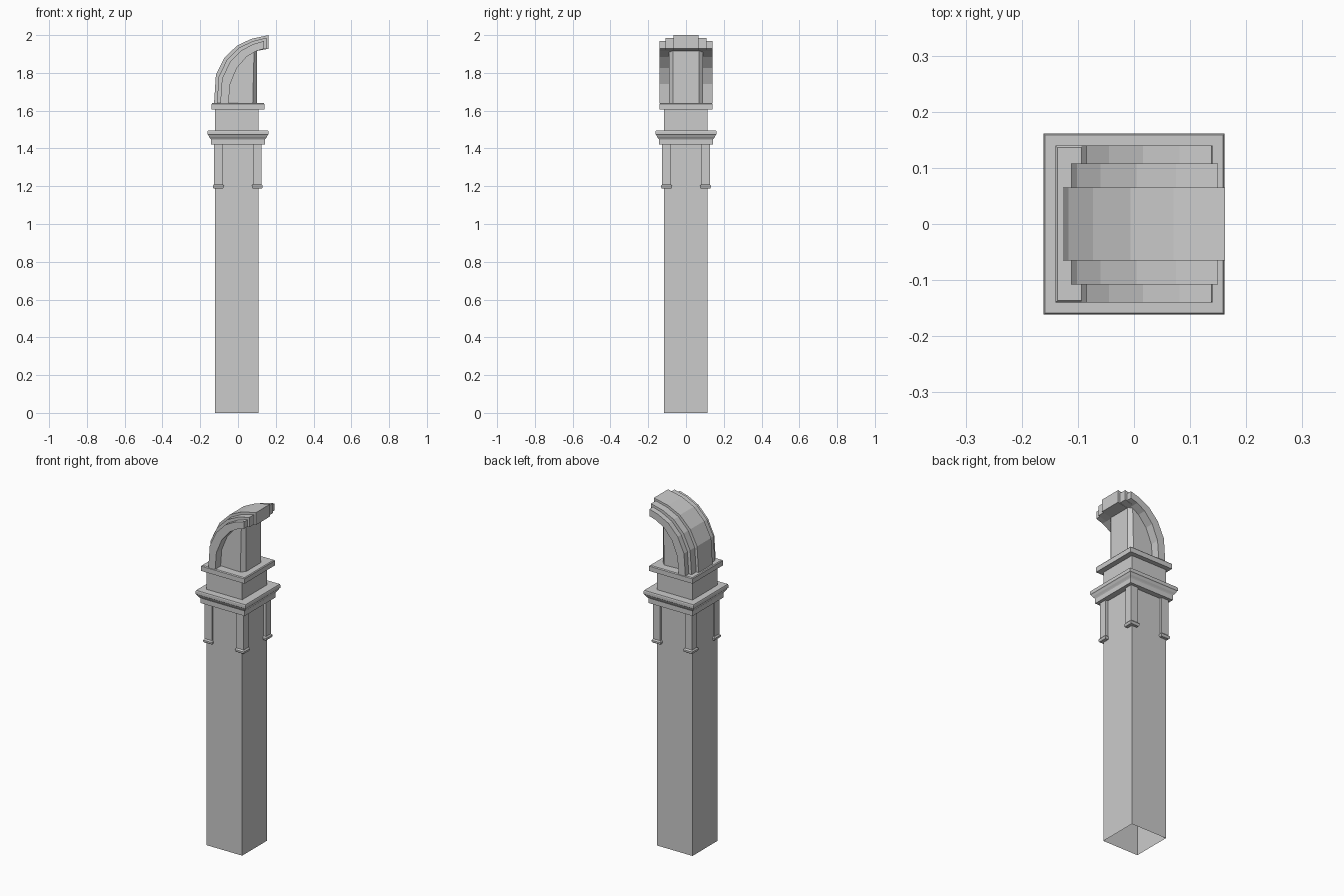
import bpy, bmesh

if "Cube" in bpy.data.objects:
    bpy.data.objects.remove(bpy.data.objects["Cube"])


def make(name, bm):
    bmesh.ops.recalc_face_normals(bm, faces=bm.faces)
    me = bpy.data.meshes.new(name)
    bm.to_mesh(me)
    bm.free()
    ob = bpy.data.objects.new(name, me)
    bpy.context.collection.objects.link(ob)
    return ob


def square_stack(name, profile, cx=0.0, cy=0.0, bottom=True):
    """Square moulding from (half width, z) pairs, listed bottom to top."""
    bm = bmesh.new()
    rings = [[bm.verts.new((cx + sx * h, cy + sy * h, z))
              for sx, sy in ((-1, -1), (1, -1), (1, 1), (-1, 1))] for h, z in profile]
    for a, b in zip(rings, rings[1:]):
        for i in range(4):
            j = (i + 1) % 4
            bm.faces.new((a[i], a[j], b[j], b[i]))
    bm.faces.new(rings[-1])
    if bottom:
        bm.faces.new(rings[0][::-1])
    return make(name, bm)


def extrude_y(name, outline, half, bevel_x=None):
    """Extrude an xz outline across y; optionally chamfer upright edges at bevel_x."""
    bm = bmesh.new()
    a = [bm.verts.new((x, -half, z)) for x, z in outline]
    b = [bm.verts.new((x, half, z)) for x, z in outline]
    n = len(a)
    for i in range(n):
        j = (i + 1) % n
        bm.faces.new((a[i], a[j], b[j], b[i]))
    bm.faces.new(a)
    bm.faces.new(b)
    if bevel_x is not None:
        edges = [e for e in bm.edges
                 if all(abs(v.co.x - bevel_x) < 1e-5 for v in e.verts)
                 and abs(e.verts[0].co.z - e.verts[1].co.z) > 0.1]
        bmesh.ops.bevel(bm, geom=edges, offset=0.022, segments=1, affect='EDGES')
    return make(name, bm)


# Hollow square shaft, open underneath, running up through the cornice
square_stack("shaft", [(0.115, 0), (0.115, 1.61)], -0.006, -0.002, bottom=False)

# Moulded cornice
square_stack("cornice", [(0.143, 1.42), (0.143, 1.447), (0.146, 1.452), (0.153, 1.461),
                         (0.158, 1.471), (0.161, 1.474), (0.161, 1.49), (0.159, 1.496)])

# Cap slab under the hood
square_stack("cap_slab", [(0.14, 1.607), (0.14, 1.635), (0.136, 1.64)])

# Corner strips with small moulded feet
for sx in (-1, 1):
    for sy in (-1, 1):
        square_stack("corner_strip", [(0.025, 1.188), (0.029, 1.194), (0.029, 1.202),
                                      (0.023, 1.210), (0.023, 1.425)],
                     sx * 0.103 - 0.001, sy * 0.103)

# Curved hood: three stepped layers sharing one underside curve
outer = [(-0.127, 1.638), (-0.117, 1.79), (-0.073, 1.878), (-0.006, 1.944),
         (0.07, 1.98), (0.162, 2.0)]
inner = [(-0.05, 1.638), (-0.042, 1.74), (-0.006, 1.826), (0.045, 1.885),
         (0.095, 1.915), (0.162, 1.928)]
for name, t, half, end in (("hood_crown", 0.0, 0.065, 0.162),
                           ("hood_middle", 0.2, 0.108, 0.15),
                           ("hood_side", 0.43, 0.14, 0.138)):
    top = [(o[0] + (i[0] - o[0]) * t, o[1] + (i[1] - o[1]) * t)
           for o, i in zip(outer, inner)]
    top[-1] = (end, top[-1][1])
    low = inner[:-1] + [(end, inner[-1][1])]
    extrude_y(name, top + low[::-1], half)

# Core block filling the hood, with chamfered front corners
core = [(x - 0.01, z + 0.006) for x, z in inner[:-1]] + [(0.1, 1.922), (0.1, 1.638)]
extrude_y("hood_core", core, 0.09, bevel_x=0.1)
